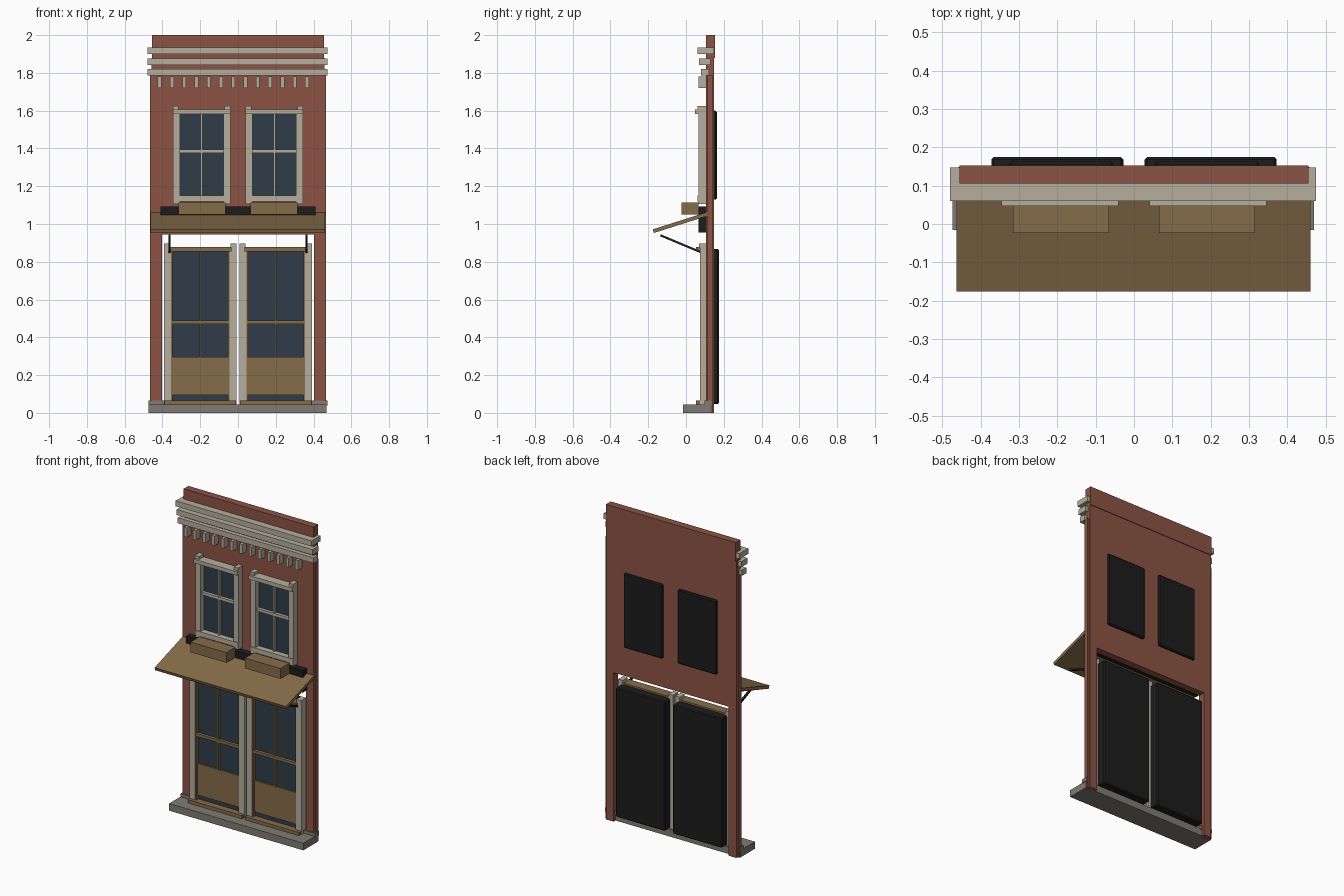
import bpy, bmesh, math
from mathutils import Vector

def mat(name, rgb):
    m = bpy.data.materials.new(name)
    m.diffuse_color = (*rgb, 1)
    return m

BRICK = mat("brick red", (0.26, 0.088, 0.057))
STONE = mat("pale stone", (0.47, 0.43, 0.34))
WOOD = mat("tan wood", (0.235, 0.15, 0.066))
GLASS = mat("dark blue glass", (0.028, 0.046, 0.066))
BLACK = mat("black", (0.012, 0.012, 0.012))
GREY = mat("grey step", (0.21, 0.20, 0.17))

def finish(name, bm, m):
    bmesh.ops.recalc_face_normals(bm, faces=bm.faces)
    me = bpy.data.meshes.new(name)
    bm.to_mesh(me)
    bm.free()
    me.materials.append(m)
    ob = bpy.data.objects.new(name, me)
    bpy.context.collection.objects.link(ob)
    return ob

def boxes(name, m, *spans):
    """One object made of boxes, each (x0, x1, y0, y1, z0, z1)."""
    bm = bmesh.new()
    for x0, x1, y0, y1, z0, z1 in spans:
        vs = bmesh.ops.create_cube(bm, size=1)["verts"]
        for v in vs:
            v.co = Vector(((x0 + x1) / 2 + v.co.x * (x1 - x0),
                           (y0 + y1) / 2 + v.co.y * (y1 - y0),
                           (z0 + z1) / 2 + v.co.z * (z1 - z0)))
    return finish(name, bm, m)

def extrude_x(name, m, profile, x0, x1):
    """Solid from a (y, z) profile swept along x."""
    bm = bmesh.new()
    f = bm.faces.new([bm.verts.new((x0, y, z)) for y, z in profile])
    r = bmesh.ops.extrude_face_region(bm, geom=[f])
    for v in r["geom"]:
        if isinstance(v, bmesh.types.BMVert):
            v.co.x = x1
    return finish(name, bm, m)

def slab_profile(a, b, t):
    """Sloping bar of thickness t between two (y, z) points."""
    a, b = Vector(a), Vector(b)
    d = (b - a).normalized()
    n = Vector((-d.y, d.x)) * t / 2
    return [a + n, b + n, b - n, a - n]

def bevel(ob, w):
    b = ob.modifiers.new("edge", "BEVEL")
    b.width, b.segments = w, 1

# Brick wall with a wide shopfront opening, parapet and edge strips
upper = [(-0.457, 0.457, 0.105, 0.149, 0.945, 1.88)]
piers = [(s * 0.43 - 0.027, s * 0.43 + 0.027, 0.105, 0.149, 0, 0.945) for s in (-1, 1)]
boxes("brick_wall", BRICK, *upper, *piers)
boxes("parapet", BRICK, (-0.455, 0.455, 0.105, 0.153, 1.88, 2.0))
boxes("wall_edge_strips", BRICK, *[(s * 0.461 - 0.006, s * 0.461 + 0.006, 0.11, 0.14, 0, 1.79)
                                   for s in (-1, 1)])

# Cornice bands and dentils
for i, (y0, y1, z0) in enumerate([(0.06, 0.147, 1.9), (0.068, 0.13, 1.842), (0.08, 0.123, 1.785)]):
    boxes(f"cornice_band_{i}", STONE, (-0.479, 0.475, y0, y1, z0, z0 + 0.035))
boxes("dentils", STONE, *[(x - 0.01, x + 0.01, 0.065, 0.108, 1.72, 1.78)
                          for x in [-0.415 + 0.065 * i for i in range(13)]])

# Front step and pier plinths
boxes("front_step", GREY, (-0.473, 0.469, -0.015, 0.13, 0, 0.045))
boxes("pier_plinths", GREY, *[(s * 0.432 - 0.041, s * 0.432 + 0.041, 0.098, 0.135, 0.04, 0.065)
                              for s in (-1, 1)])

for side, s in (("left", -1), ("right", 1)):
    # Upper window
    c = s * 0.193
    boxes(f"{side}_window_surround", STONE,
          (c - 0.152, c - 0.115, 0.065, 0.108, 1.105, 1.6),
          (c + 0.115, c + 0.152, 0.065, 0.108, 1.105, 1.6),
          (c - 0.152, c + 0.152, 0.047, 0.108, 1.582, 1.606),
          (c - 0.152, c + 0.152, 0.06, 0.108, 1.12, 1.15),
          (c - 0.152, c - 0.122, 0.06, 0.106, 1.606, 1.625),
          (c + 0.122, c + 0.152, 0.06, 0.106, 1.606, 1.625))
    boxes(f"{side}_window_bars", STONE,
          (c - 0.005, c + 0.005, 0.082, 0.102, 1.14, 1.59),
          (c - 0.12, c + 0.12, 0.078, 0.102, 1.377, 1.395))
    boxes(f"{side}_window_glass", GLASS, (c - 0.12, c + 0.12, 0.097, 0.106, 1.14, 1.59))
    bevel(boxes(f"{side}_window_backing", BLACK,
                (s * 0.19 - 0.136, s * 0.19 + 0.136, 0.13, 0.163, 1.13, 1.6)), 0.006)
    boxes(f"{side}_flower_box", WOOD, (s * 0.19 - 0.125, s * 0.19 + 0.125, -0.024, 0.066, 1.05, 1.115))

    # Shop door
    d = s * 0.2
    boxes(f"{side}_door_posts", STONE,
          (d - 0.192, d - 0.155, 0.075, 0.12, 0.045, 0.876),
          (d + 0.155, d + 0.192, 0.075, 0.12, 0.045, 0.876),
          (d - 0.192, d - 0.16, 0.07, 0.12, 0.876, 0.896),
          (d + 0.16, d + 0.192, 0.07, 0.12, 0.876, 0.896))
    boxes(f"{side}_door_frame", WOOD,
          (d - 0.165, d + 0.165, 0.054, 0.115, 0.855, 0.878),
          (d - 0.19, d + 0.19, 0.054, 0.11, 0.045, 0.066),
          (d - 0.156, d - 0.146, 0.08, 0.11, 0.06, 0.86),
          (d + 0.146, d + 0.156, 0.08, 0.11, 0.06, 0.86),
          (d - 0.005, d + 0.005, 0.082, 0.1, 0.29, 0.86),
          (d - 0.148, d + 0.148, 0.078, 0.1, 0.47, 0.488))
    boxes(f"{side}_door_panel", WOOD, (d - 0.148, d + 0.148, 0.086, 0.102, 0.095, 0.295))
    boxes(f"{side}_door_glass", GLASS, (d - 0.15, d + 0.15, 0.096, 0.105, 0.06, 0.86))
    bevel(boxes(f"{side}_door_backing", BLACK, (d - 0.172, d + 0.172, 0.108, 0.174, 0.048, 0.868)), 0.006)

    # Awning arm
    x = s * 0.363
    extrude_x(f"{side}_awning_arm", BLACK,
              slab_profile((-0.135, 0.94), (0.085, 0.848), 0.011), x - 0.006, x + 0.006)

# Awning housing and sloping awning
boxes("awning_housing", BLACK, (-0.41, 0.41, 0.065, 0.106, 0.955, 1.093))
extrude_x("awning", WOOD, slab_profile((-0.173, 0.962), (0.122, 1.056), 0.02), -0.462, 0.46)
